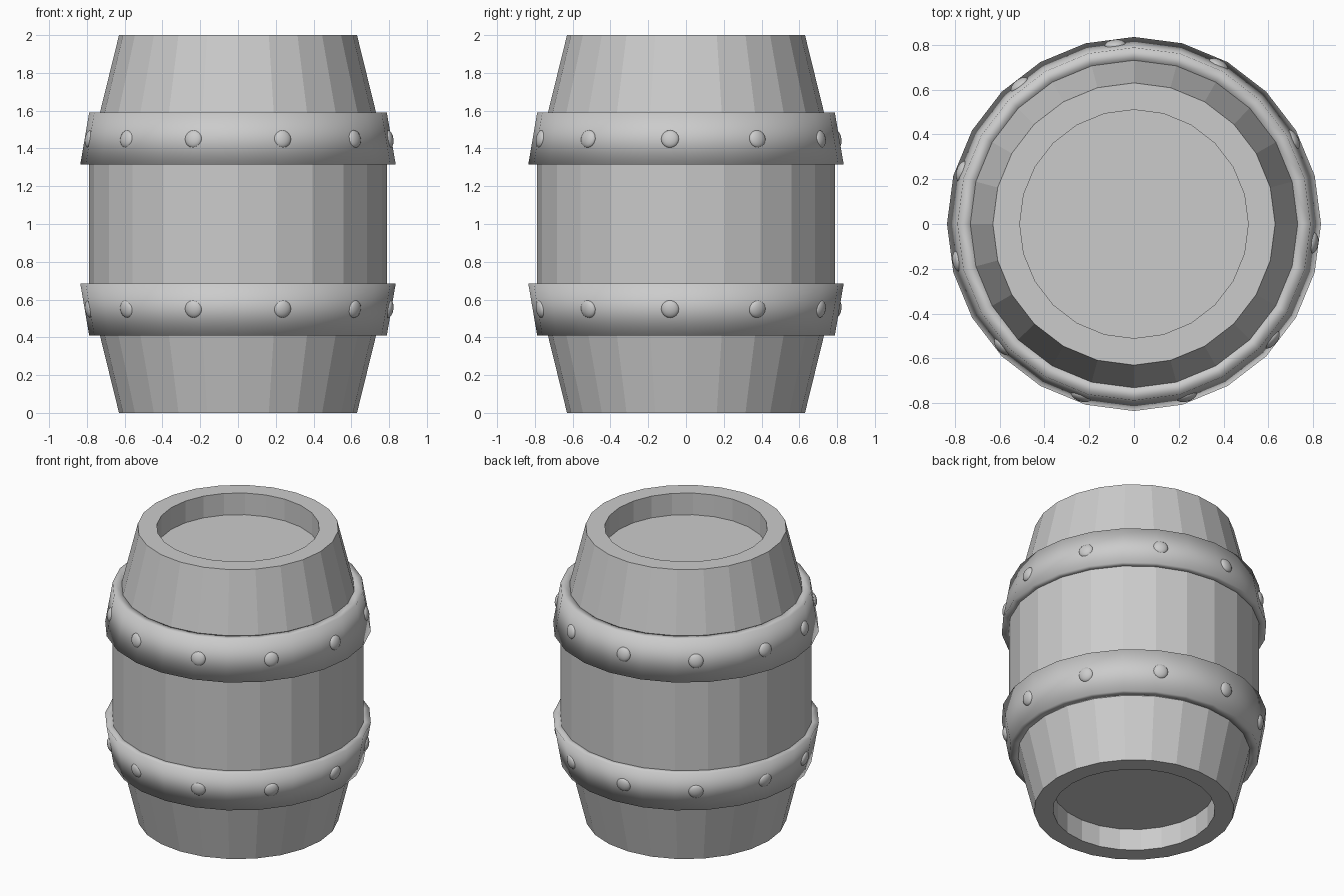
import bpy, bmesh, math
from mathutils import Vector

if "Cube" in bpy.data.objects:
    bpy.data.objects.remove(bpy.data.objects["Cube"])

SIDES = 24

def lathe(name, profile, closed=False):
    """Spin an (r, z) profile about z; a zero-radius end becomes a flat cap."""
    bm = bmesh.new()
    rings = []
    for r, z in profile:
        rings.append([bm.verts.new((r * math.cos(2 * math.pi * i / SIDES),
                                    r * math.sin(2 * math.pi * i / SIDES), z))
                      for i in range(SIDES)])
    pairs = list(zip(rings, rings[1:]))
    if closed:
        pairs.append((rings[-1], rings[0]))
    else:
        bm.faces.new(rings[0])
        bm.faces.new(rings[-1])
    for a, b in pairs:
        for i in range(SIDES):
            j = (i + 1) % SIDES
            bm.faces.new((a[i], a[j], b[j], b[i]))
    bmesh.ops.recalc_face_normals(bm, faces=bm.faces)
    mesh = bpy.data.meshes.new(name)
    bm.to_mesh(mesh)
    bm.free()
    obj = bpy.data.objects.new(name, mesh)
    bpy.context.collection.objects.link(obj)
    return obj

# Faceted barrel body with recessed lids at both ends
lathe("barrel_body", [(0.51, 0.15), (0.51, 0), (0.63, 0), (0.79, 0.65),
                      (0.79, 1.35), (0.63, 2), (0.51, 2), (0.51, 1.85)])

# Rivet directions around the barrel, in degrees
RIVETS = [-73, -40, -6, 28, 62, 96, 129.5, 163, 192, 223, 253]

def hoop(label, sign):
    z = lambda h: 1 + sign * h
    # Smooth tapered metal hoop
    band = lathe(label + "_hoop", [(0.77, z(0.315)), (0.835, z(0.315)),
                                   (0.788, z(0.59)), (0.723, z(0.59))], True)
    band.data.polygons.foreach_set("use_smooth", [True] * len(band.data.polygons))
    # Flattened rivets, tilted with the hoop
    for n, deg in enumerate(RIVETS):
        a = math.radians(deg)
        normal = Vector((math.cos(a), math.sin(a), 0.17 * sign)).normalized()
        bpy.ops.mesh.primitive_uv_sphere_add(
            segments=16, ring_count=8, radius=0.048,
            location=(0.803 * math.cos(a), 0.803 * math.sin(a), z(0.45)),
            rotation=normal.to_track_quat('Z', 'Y').to_euler())
        rivet = bpy.context.object
        rivet.name = f"{label}_rivet_{n + 1}"
        rivet.scale = (1, 1, 0.5)
        bpy.ops.object.shade_smooth()

hoop("upper", 1)
hoop("lower", -1)
